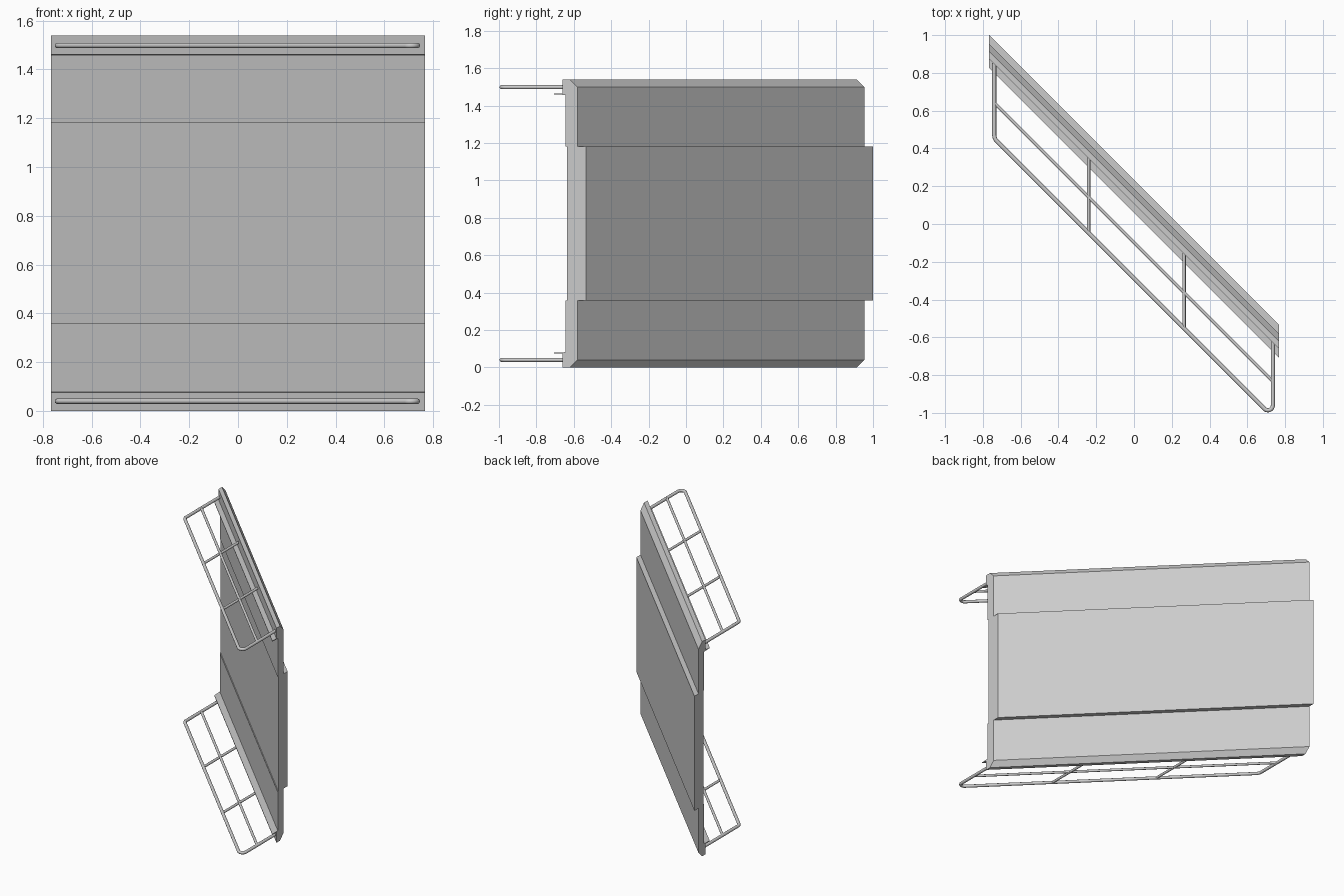
import bpy, bmesh, math
from mathutils import Vector

if "Cube" in bpy.data.objects:
    bpy.data.objects.remove(bpy.data.objects["Cube"])

HALF_X = 0.767      # half width of the slanted panel
HEIGHT = 1.538
LINE_D = -0.288     # every part runs along y = offset - x


def slanted(name, profile):
    """Extrude a closed (offset, z) profile along the 45 degree slant."""
    bm = bmesh.new()
    face = bm.faces.new([bm.verts.new((-HALF_X, d + HALF_X, z)) for d, z in profile])
    ext = bmesh.ops.extrude_face_region(bm, geom=[face], use_keep_orig=True)
    verts = [g for g in ext["geom"] if isinstance(g, bmesh.types.BMVert)]
    bmesh.ops.translate(bm, verts=verts, vec=(2 * HALF_X, -2 * HALF_X, 0))
    bmesh.ops.recalc_face_normals(bm, faces=bm.faces[:])
    mesh = bpy.data.meshes.new(name)
    bm.to_mesh(mesh)
    bm.free()
    obj = bpy.data.objects.new(name, mesh)
    bpy.context.collection.objects.link(obj)


def fillet(a, corner, b, r, steps=8):
    """Points of an arc rounding the given corner."""
    u, v = (a - corner).normalized(), (b - corner).normalized()
    half = u.angle(v) / 2
    t = r / math.tan(half)
    centre = corner + (u + v).normalized() * (r / math.sin(half))
    start, end = corner + u * t - centre, corner + v * t - centre
    total = start.angle(end)
    return [centre + (start * math.sin((1 - i / steps) * total)
                      + end * math.sin(i / steps * total)) / math.sin(total)
            for i in range(steps + 1)]


def tube(name, points, radius):
    """Round bar through the points, as a mesh."""
    cu = bpy.data.curves.new(name, "CURVE")
    cu.dimensions = "3D"
    cu.bevel_depth = radius
    cu.bevel_resolution = 3
    cu.use_fill_caps = True
    sp = cu.splines.new("POLY")
    sp.points.add(len(points) - 1)
    for p, co in zip(sp.points, points):
        p.co = (*co, 1)
    obj = bpy.data.objects.new(name, cu)
    bpy.context.collection.objects.link(obj)
    bpy.ops.object.select_all(action="DESELECT")
    obj.select_set(True)
    bpy.context.view_layer.objects.active = obj
    bpy.ops.object.convert(target="MESH")
    bpy.ops.object.shade_smooth_by_angle(angle=math.radians(40))


# Panel: lower half of the section, from the front step round to the back step
lower = [(0.130, 0.358), (0.122, 0.358), (0.122, 0.081), (0.060, 0.079),
         (0.060, 0.074), (0.107, 0.074), (0.107, 0.0), (0.147, 0.0),
         (0.187, 0.04), (0.187, 0.358), (0.233, 0.358)]
upper = [(d, HEIGHT - z) for d, z in reversed(lower)]
slanted("slanted_panel", lower + upper)

# Guard frames at the top and bottom
for level, z in (("lower", 0.04), ("upper", HEIGHT - 0.04)):
    def pt(x, d):
        return Vector((x, d - x, z))
    xl, xr, wall = -0.74, 0.735, 0.112
    left, right = pt(xl, LINE_D), pt(xr, LINE_D)
    path = ([pt(xl, wall)] + fillet(pt(xl, wall), left, right, 0.05)
            + fillet(left, right, pt(xr, wall), 0.026) + [pt(xr, wall)])
    tube(level + "_guard_frame", path, 0.011)
    tube(level + "_guard_middle_bar", [pt(xl, -0.098), pt(xr, -0.098)], 0.009)
    for i, x in enumerate((-0.24, 0.265)):
        tube(f"{level}_guard_cross_bar_{i + 1}", [pt(x, LINE_D), pt(x, wall)], 0.009)
